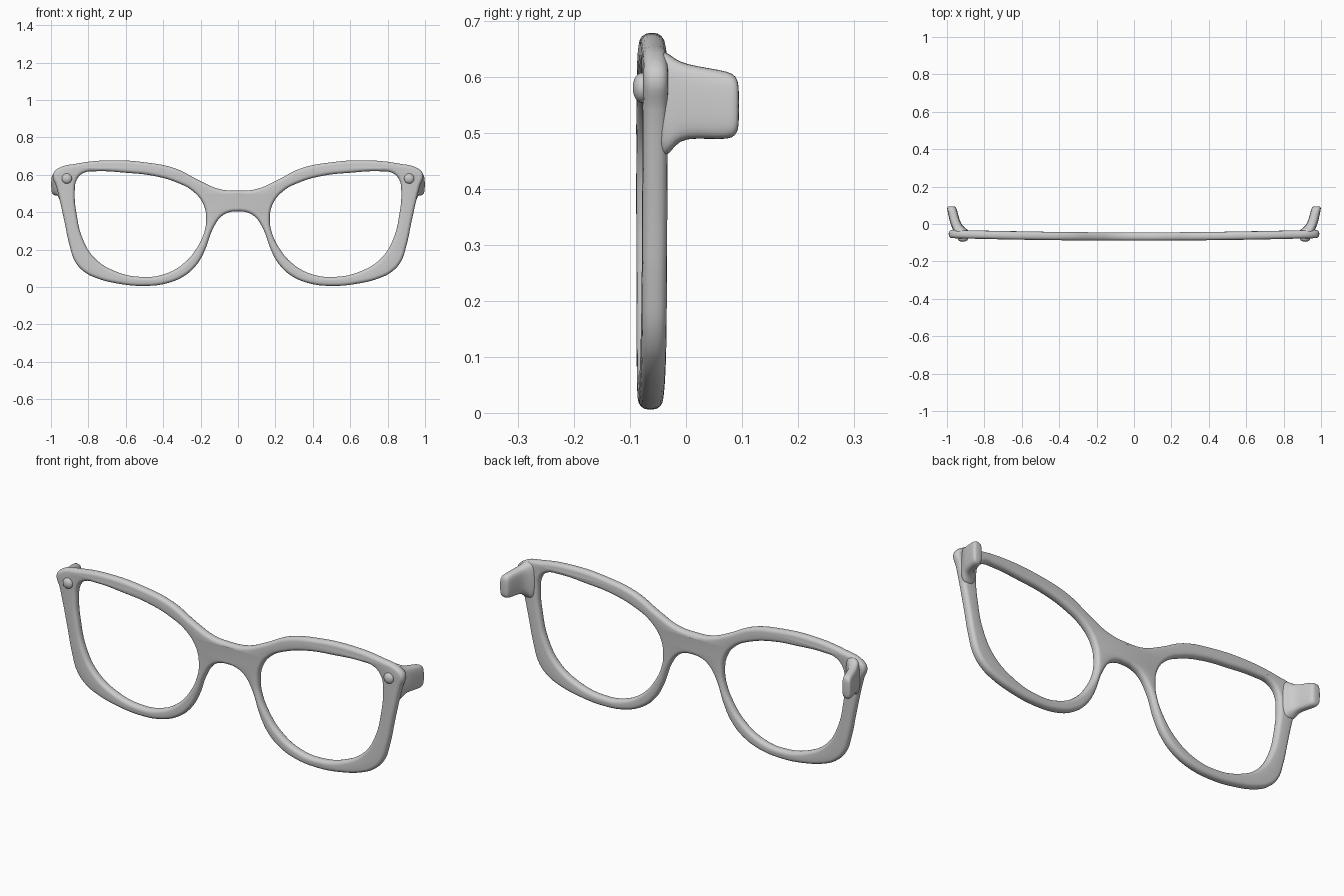
import bpy, bmesh, math
from mathutils import Matrix, Vector

if "Cube" in bpy.data.objects:
    bpy.data.objects.remove(bpy.data.objects["Cube"])

# Right half of the outer outline (x, z), top centre round to bottom of bridge
OUTER = [(0, .515), (.1, .524), (.2, .566), (.33, .632), (.5, .667), (.7, .677),
         (.86, .66), (.965, .632), (.99, .6), (.972, .54), (.93, .36), (.9, .22),
         (.87, .134), (.82, .08), (.757, .048), (.65, .02), (.51, .006), (.38, .02),
         (.286, .06), (.222, .118), (.18, .19), (.13, .32), (.088, .378),
         (.045, .4), (0, .405)]
# Right lens opening
LENS = [(.17, .36), (.184, .44), (.238, .51), (.33, .56), (.46, .596), (.6, .611),
        (.757, .619), (.825, .61), (.862, .574), (.873, .5), (.863, .39),
        (.83, .257), (.767, .155), (.66, .086), (.516, .054), (.39, .07),
        (.286, .13), (.217, .214), (.18, .294)]
# Hinge stub sections: y, x0, x1, z0, z1
STUB = [(-.058, .885, .955, .46, .645), (-.036, .88, .968, .45, .648),
        (-.02, .905, .972, .478, .632), (0, .925, .982, .489, .623),
        (.04, .937, .991, .488, .616), (.075, .946, .999, .487, .61),
        (.09, .952, 1.0, .494, .602), (.095, .962, .992, .512, .584)]


def mirrored(points):
    return [(-x, z) for x, z in reversed(points)]


def add_object(name, mesh, angle=50, mirror=False, subdiv=0):
    ob = bpy.data.objects.new(name, mesh)
    bpy.context.collection.objects.link(ob)
    bpy.ops.object.select_all(action='DESELECT')
    ob.select_set(True)
    bpy.context.view_layer.objects.active = ob
    bpy.ops.object.shade_smooth_by_angle(angle=math.radians(angle))
    if mirror:
        ob.modifiers.new("mirror", 'MIRROR')
    if subdiv:
        m = ob.modifiers.new("smooth", 'SUBSURF')
        m.levels = m.render_levels = subdiv
    return ob


# Frame front: filled outline with two openings and rounded edges
bevel = 0.018
curve = bpy.data.curves.new("outline", 'CURVE')
curve.dimensions = '2D'
curve.fill_mode = 'BOTH'
curve.resolution_u = 5
curve.extrude = 0.004
curve.bevel_depth = bevel
curve.bevel_resolution = 3
curve.offset = -bevel
for loop in (OUTER + mirrored(OUTER)[1:-1], LENS, mirrored(LENS)):
    spline = curve.splines.new('BEZIER')
    spline.bezier_points.add(len(loop) - 1)
    spline.use_cyclic_u = True
    for p, (x, z) in zip(spline.bezier_points, loop):
        p.co = (x, z, 0)
        p.handle_left_type = p.handle_right_type = 'AUTO'
temp = bpy.data.objects.new("outline", curve)
bpy.context.collection.objects.link(temp)
bpy.context.view_layer.update()
mesh = bpy.data.meshes.new_from_object(temp.evaluated_get(bpy.context.evaluated_depsgraph_get()))
bpy.data.objects.remove(temp)

# Stand the frame up and give it its slight wrap
bm = bmesh.new()
bm.from_mesh(mesh)
bmesh.ops.remove_doubles(bm, verts=bm.verts, dist=0.0002)
for v in bm.verts:
    x, z, d = v.co
    v.co = Vector((x, -0.067 + 0.014 * x * x - d, z))
bmesh.ops.recalc_face_normals(bm, faces=bm.faces)
bm.to_mesh(mesh)
bm.free()
add_object("frame_front", mesh)

# Hinge stubs: rounded sections flared into the frame
bm = bmesh.new()
rings = []
for y, x0, x1, z0, z1 in STUB:
    ring = []
    for i in range(16):
        a = math.tau * i / 16
        c, s = math.cos(a), math.sin(a)
        ring.append(bm.verts.new((
            (x0 + x1) / 2 + (x1 - x0) / 2 * math.copysign(abs(c) ** .6, c), y,
            (z0 + z1) / 2 + (z1 - z0) / 2 * math.copysign(abs(s) ** .6, s))))
    rings.append(ring)
for a, b in zip(rings, rings[1:]):
    for i in range(16):
        j = (i + 1) % 16
        bm.faces.new((a[i], a[j], b[j], b[i]))
bm.faces.new(rings[0])
bm.faces.new(rings[-1])
bmesh.ops.recalc_face_normals(bm, faces=bm.faces)
mesh = bpy.data.meshes.new("hinge_stubs")
bm.to_mesh(mesh)
bm.free()
add_object("hinge_stubs", mesh, angle=180, mirror=True, subdiv=1)

# Domed rivets on the front corners
bm = bmesh.new()
bmesh.ops.create_uvsphere(
    bm, u_segments=24, v_segments=12, radius=1,
    matrix=Matrix.Translation((.915, -.079, .58)) @ Matrix.Diagonal((.027, .016, .027, 1))
    @ Matrix.Rotation(math.pi / 2, 4, 'X'))
mesh = bpy.data.meshes.new("rivets")
bm.to_mesh(mesh)
bm.free()
add_object("rivets", mesh, angle=180, mirror=True)
